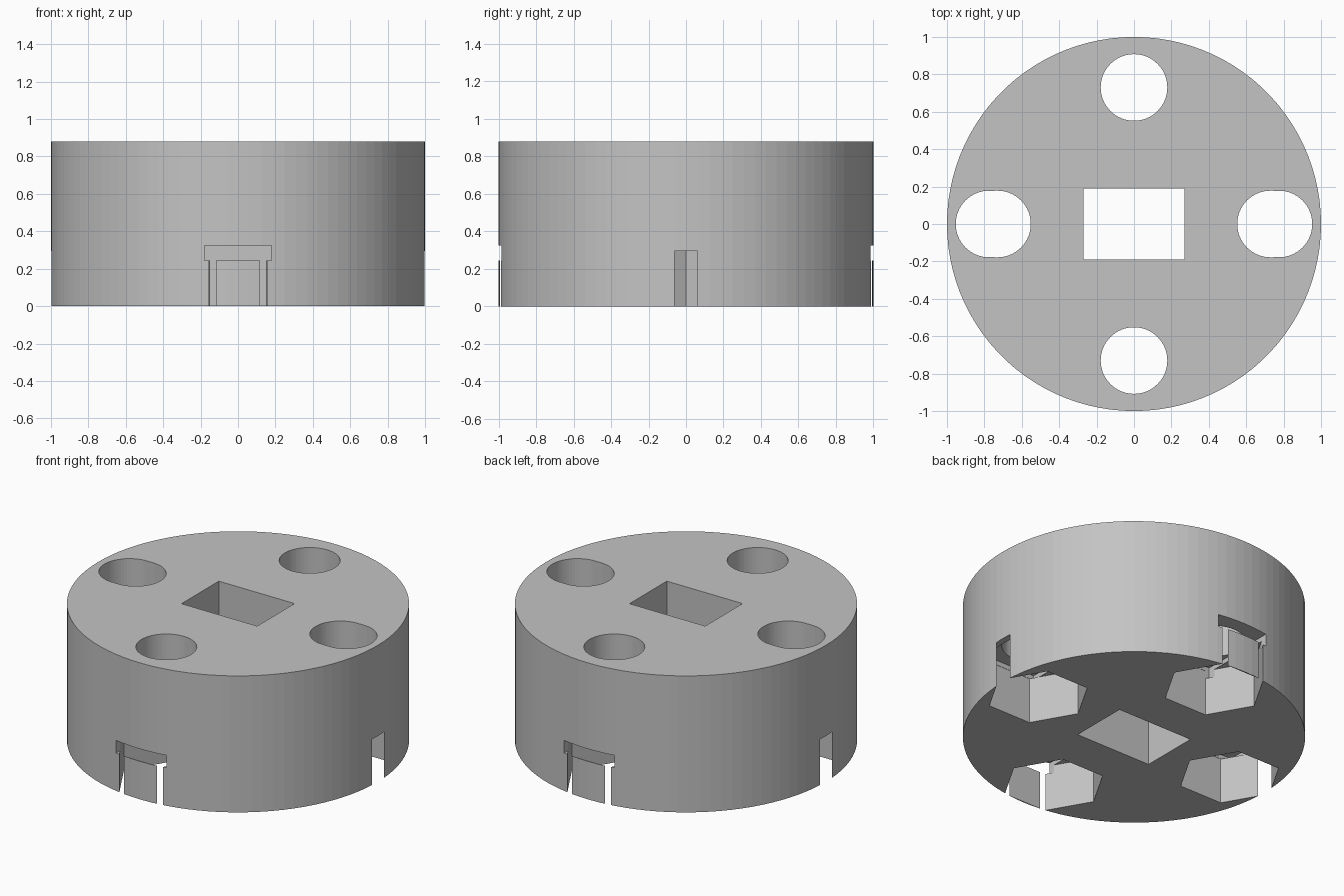
import bpy, bmesh, math

if "Cube" in bpy.data.objects:
    bpy.data.objects.remove(bpy.data.objects["Cube"])

H = 0.88          # body height
R = 0.73          # distance of bolt holes from the centre
HOLE = 0.178      # bolt hole radius
HEX = 0.3035      # nut pocket corner radius
Z1, Z2 = 0.295, 0.325   # pocket ceiling, relief step ceiling

grey = bpy.data.materials.new("plain grey")
grey.diffuse_color = (0.55, 0.55, 0.55, 1)
grey.use_nodes = True
grey.node_tree.nodes["Principled BSDF"].inputs["Base Color"].default_value = grey.diffuse_color


def prism(name, pts, z0, z1):
    """Extrude a counter-clockwise outline from z0 to z1."""
    bm = bmesh.new()
    face = bm.faces.new([bm.verts.new((x, y, z0)) for x, y in pts])
    ext = bmesh.ops.extrude_face_region(bm, geom=[face])
    for v in ext["geom"]:
        if isinstance(v, bmesh.types.BMVert):
            v.co.z = z1
    bmesh.ops.recalc_face_normals(bm, faces=bm.faces)
    me = bpy.data.meshes.new(name)
    bm.to_mesh(me)
    bm.free()
    me.materials.append(grey)
    ob = bpy.data.objects.new(name, me)
    bpy.context.collection.objects.link(ob)
    return ob


def ring(cx, cy, r, n, stretch=0.0):
    """Regular outline; stretch moves the outward x half further out."""
    pts = []
    for i in range(n):
        a = 2 * math.pi * i / n
        x, y = r * math.cos(a), r * math.sin(a)
        if stretch and x * stretch > 1e-6:
            x += stretch
        pts.append((cx + x, cy + y))
    return pts


def rect(x0, x1, y0, y1):
    x0, x1 = sorted((x0, x1))
    y0, y1 = sorted((y0, y1))
    return [(x0, y0), (x1, y0), (x1, y1), (x0, y1)]


# round body
body = prism("round_body", ring(0, 0, 1, 100), 0, H)

# central rectangular opening
cutters = [prism("centre_cutter", rect(-0.27, 0.27, -0.19, 0.19), -0.1, H + 0.1)]

for s in (-1, 1):
    # front and back: round hole, nut pocket, relief step open to the outside
    cutters.append(prism("hole_cutter", ring(0, s * R, HOLE, 64), 0.1, H + 0.1))
    cutters.append(prism("nut_cutter", ring(0, s * R, HEX, 6), -0.1, Z1))
    cutters.append(prism("step_cutter", rect(-0.18, 0.18, s * 0.469, s * 1.1), Z1 - 0.05, Z2))
    # sides: slotted hole, nut pocket, relief step across the pocket
    cutters.append(prism("slot_cutter", ring(s * R, 0, HOLE, 64, s * 0.045), 0.1, H + 0.1))
    cutters.append(prism("nut_cutter", ring(s * R, 0, HEX, 6), -0.1, Z1))
    cutters.append(prism("step_cutter", rect(s * 0.547, s * 0.958, -0.261, 0.261), Z1 + 0.0, Z2))

# cut everything out of the body
for c in cutters:
    c.hide_render = True
    m = body.modifiers.new("cut", 'BOOLEAN')
    m.operation = 'DIFFERENCE'
    m.solver = 'EXACT'
    m.object = c
bpy.context.view_layer.update()
dg = bpy.context.evaluated_depsgraph_get()
mesh = bpy.data.meshes.new_from_object(body.evaluated_get(dg))
body.modifiers.clear()
body.data = mesh
for c in cutters:
    bpy.data.objects.remove(c)
mesh.materials.clear()
mesh.materials.append(grey)
for p in mesh.polygons:
    p.material_index = 0
